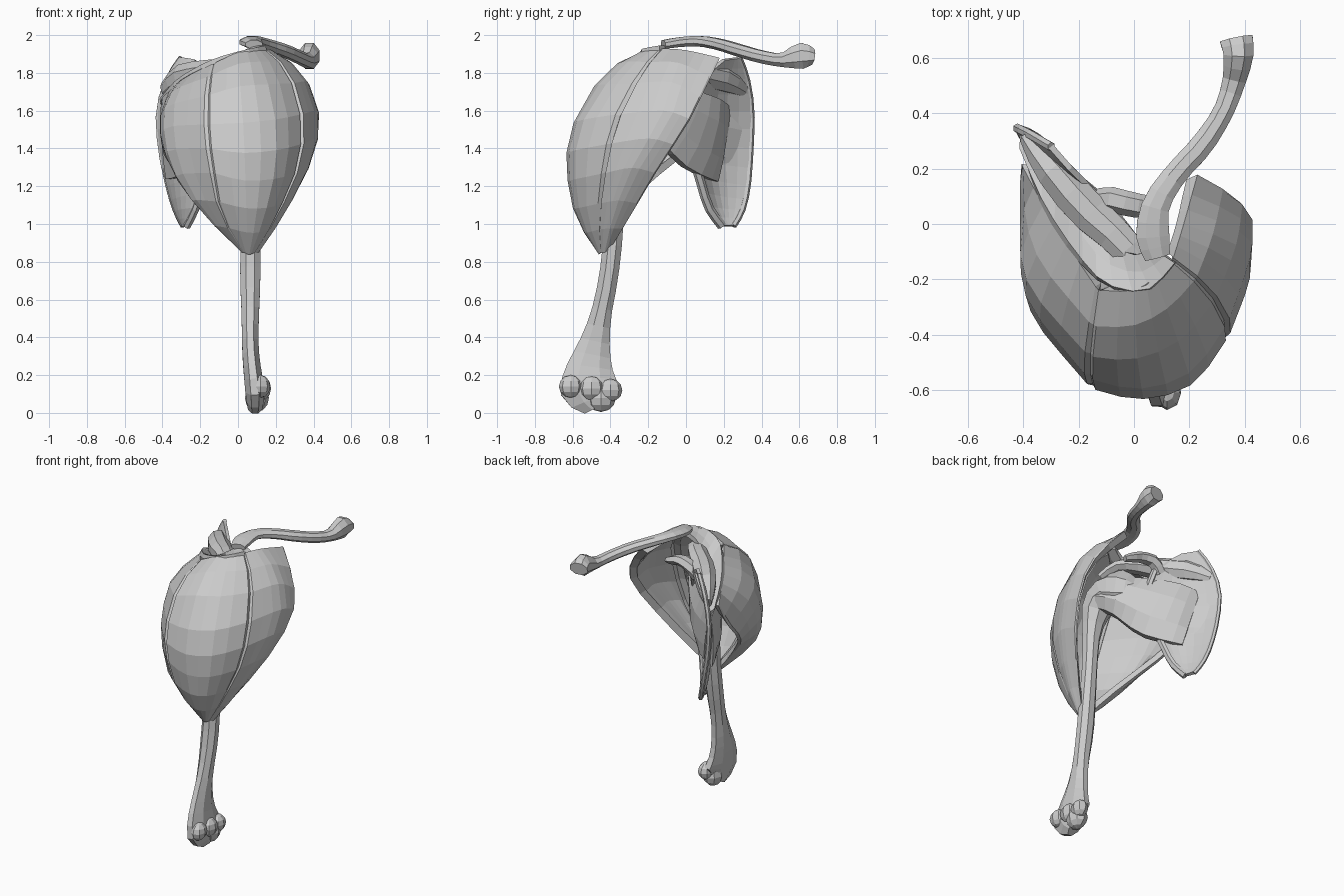
import bpy, math
from mathutils import Vector


def make(name, verts, faces, thick=0.0, offset=-1):
    me = bpy.data.meshes.new(name)
    me.from_pydata([tuple(v) for v in verts], [], faces)
    me.update()
    ob = bpy.data.objects.new(name, me)
    bpy.context.collection.objects.link(ob)
    if thick:
        m = ob.modifiers.new("thickness", 'SOLIDIFY')
        m.thickness, m.offset = thick, offset
    return ob


def at(pts, u):
    # smooth interpolation through pts, u in 0..1
    f = u * (len(pts) - 1)
    i = min(int(f), len(pts) - 2)
    t = f - i
    b, c = pts[i], pts[i + 1]
    a = pts[i - 1] if i else b * 2 - c
    d = pts[i + 2] if i + 2 < len(pts) else c * 2 - b
    return (b * 2 + (c - a) * t + (a * 2 - b * 5 + c * 4 - d) * t * t
            + (b * 3 - a - c * 3 + d) * t ** 3) * 0.5


def vecs(rows):
    return [Vector(r) for r in rows]


def grid_faces(nu, nv):
    return [(i * nv + j, i * nv + j + 1, (i + 1) * nv + j + 1, (i + 1) * nv + j)
            for i in range(nu - 1) for j in range(nv - 1)]


def tube(name, rows, ref, n=16, sides=8):
    # rows: x, y, z, half width along ref, half width across
    pts = vecs(rows)
    s = [at(pts, k / (n - 1)) for k in range(n)]
    cs = [Vector(p[:3]) for p in s]
    verts = []
    for k, p in enumerate(s):
        tan = (cs[min(k + 1, n - 1)] - cs[max(k - 1, 0)]).normalized()
        r = Vector(ref)
        r = (r - tan * r.dot(tan)).normalized()
        q = tan.cross(r)
        for a in range(sides):
            w = 2 * math.pi * (a + 0.5) / sides
            verts.append(cs[k] + r * (p[3] * math.cos(w)) + q * (p[4] * math.sin(w)))
    faces = [(k * sides + a, k * sides + (a + 1) % sides,
              (k + 1) * sides + (a + 1) % sides, (k + 1) * sides + a)
             for k in range(n - 1) for a in range(sides)]
    faces += [tuple(reversed(range(sides))), tuple(range((n - 1) * sides, n * sides))]
    return make(name, verts, faces)


def muscle(name, columns, drop0, drop1, thick=0.05):
    # fan of fibre columns from origin to insertion; the borders sink into grooves
    cols = [vecs(c) for c in columns]
    us = [0, 0.03, 0.2, 0.35, 0.5, 0.65, 0.8, 0.97, 1]
    nv = 9
    core = Vector((0.02, -0.15, 1.4))
    verts = []
    for u in us:
        for j in range(nv):
            v = j / (nv - 1)
            p = at([at(c, v) for c in cols], u)
            d = drop0 if u == 0 else drop1 if u == 1 else 0
            p += (core - p).normalized() * d * math.sin(math.pi * min(1, v + 0.08))
            verts.append(p)
    make(name, verts, grid_faces(len(us), nv), thick)


# Shoulder muscle: three heads sharing two seams
seam_back = [(-.13, -.24, 1.85), (-.16, -.44, 1.73), (-.165, -.57, 1.5),
             (-.14, -.6, 1.3), (-.09, -.55, 1.06), (.03, -.45, .85)]
seam_front = [(.14, -.13, 1.93), (.27, -.24, 1.8), (.345, -.37, 1.55),
              (.32, -.43, 1.3), (.21, -.46, 1.05), (.09, -.45, .85)]
muscle("rear_muscle", [
    [(-.41, .22, 1.66), (-.415, .13, 1.5), (-.385, -.03, 1.34),
     (-.25, -.24, 1.17), (-.1, -.37, 1.01), (.03, -.41, .86)],
    [(-.29, 0, 1.77), (-.38, -.17, 1.65), (-.39, -.27, 1.48),
     (-.34, -.36, 1.28), (-.2, -.45, 1.07), (.02, -.43, .85)],
    seam_back], 0.02, 0.02, 0.04)
muscle("middle_muscle", [
    seam_back,
    [(0, -.24, 1.91), (0, -.44, 1.79), (.02, -.61, 1.5),
     (.03, -.63, 1.26), (.04, -.58, 1.03), (.05, -.46, .84)],
    [(.08, -.19, 1.93), (.15, -.37, 1.8), (.21, -.55, 1.52),
     (.2, -.58, 1.27), (.14, -.55, 1.03), (.07, -.46, .84)],
    seam_front], 0.02, 0.02)
muscle("front_muscle", [
    seam_front,
    [(.18, 0, 1.92), (.34, -.06, 1.8), (.425, -.13, 1.57),
     (.385, -.27, 1.33), (.25, -.38, 1.06), (.11, -.43, .85)],
    [(.23, .18, 1.88), (.37, .1, 1.71), (.43, .01, 1.53),
     (.37, -.14, 1.3), (.23, -.29, 1.05), (.1, -.4, .87)]], 0.02, 0.01)

# Upper arm bone: shaft with bent head
tube("arm_bone", [
    (.09, -.47, .03, .04, .08), (.09, -.51, .12, .055, .165),
    (.075, -.51, .23, .05, .135), (.065, -.485, .36, .047, .09),
    (.065, -.45, .52, .05, .06), (.065, -.41, .72, .058, .055),
    (.065, -.385, .95, .055, .055), (.055, -.375, 1.2, .05, .055),
    (.045, -.37, 1.42, .06, .065), (.03, -.34, 1.6, .10, .10),
    (0, -.25, 1.68, .13, .13), (-.04, -.14, 1.67, .13, .14),
    (-.08, -.06, 1.65, .07, .08)], (1, 0, 0), 24, 8)

# Rounded knuckles at the lower end
for i, (x, y, z, r) in enumerate([(.12, -.61, .14, .06), (.12, -.5, .13, .065),
                                  (.1, -.45, .08, .075), (.12, -.4, .12, .06)]):
    bpy.ops.mesh.primitive_uv_sphere_add(segments=8, ring_count=6, radius=r, location=(x, y, z))
    ob = bpy.context.object
    ob.name = "knuckle_%d" % (i + 1)
    ob.scale = (.85, 1.05, 1.0)

# Shoulder blade: bowed plate between inner and outer borders
inner = vecs([(-.3, .28, 1.88), (-.37, .32, 1.77), (-.42, .345, 1.6), (-.41, .34, 1.4),
              (-.37, .325, 1.2), (-.33, .295, 1.07), (-.29, .25, .99)])
outer = vecs([(-.23, .2, 1.87), (-.11, .08, 1.76), (-.09, .02, 1.6), (-.12, .02, 1.43),
              (-.17, .07, 1.25), (-.22, .12, 1.09), (-.27, .19, .99)])
nu, nv = 7, 13
plate = []
for i in range(nu):
    for j in range(nv):
        u, v = i / (nu - 1), j / (nv - 1)
        bow = 0.05 * math.sin(math.pi * u) * math.sin(math.pi * v)
        plate.append(at(inner, v).lerp(at(outer, v), u) - Vector((.65, .75, 0)) * bow)
make("blade_plate", plate, grid_faces(nu, nv), 0.022, 0)
tube("blade_outer_rim", [tuple(p) + (.02, .025) for p in outer[1:]], (1, 0, 0), 12, 6)
tube("blade_inner_rim", [tuple(p) + (.016, .018) for p in inner], (1, 0, 0), 12, 6)

# Ridge across the blade, ending in the flat shoulder tip
lip = vecs([(-.41, .27, 1.65), (-.33, .07, 1.75), (-.22, -.1, 1.82),
            (-.1, -.22, 1.87), (.05, -.24, 1.91), (.15, -.14, 1.93)])
root = vecs([(-.41, .33, 1.64), (-.32, .21, 1.68), (-.22, .08, 1.7),
             (-.11, -.06, 1.79), (0, -.11, 1.88), (.08, -.09, 1.93)])
make("blade_ridge", [at(lip, j / 11).lerp(at(root, j / 11), k / 2)
                     for k in range(3) for j in range(12)],
     grid_faces(3, 12), 0.03, 0)

# Muscles running from the blade to the head of the arm bone
tube("upper_blade_muscle", [
    (-.39, .31, 1.71, .04, .025), (-.3, .2, 1.77, .075, .065), (-.18, .06, 1.8, .07, .075),
    (-.05, -.06, 1.83, .05, .065), (.02, -.15, 1.83, .035, .06),
    (.06, -.24, 1.77, .03, .06)], (0, 0, 1), 10, 8)
tube("inner_blade_muscle", [
    (-.31, .2, 1.42, .22, .015), (-.23, .14, 1.45, .23, .05), (-.14, .04, 1.5, .22, .07),
    (-.07, -.06, 1.57, .18, .08), (-.01, -.16, 1.63, .14, .09),
    (.04, -.27, 1.67, .11, .09)], (0, 0, 1), 9, 8)
tube("outer_blade_muscle", [
    (-.39, .28, 1.42, .2, .015), (-.31, .13, 1.45, .21, .05), (-.21, 0, 1.52, .17, .06),
    (-.1, -.13, 1.6, .13, .05), (-.02, -.27, 1.68, .09, .05)], (0, 0, 1), 10, 8)

# Hooked process above the socket
tube("hook", [(-.15, .08, 1.75, .045, .04), (-.09, .09, 1.81, .04, .045),
              (-.01, .07, 1.82, .035, .045), (.06, .06, 1.8, .03, .04),
              (.11, .04, 1.78, .02, .03)], (0, 0, 1), 8, 6)

# Collar bone: S-curved rod with flared ends
tube("collar_bone", [
    (.085, -.12, 1.95, .025, .05), (.068, -.04, 1.962, .028, .065),
    (.08, .07, 1.968, .03, .054), (.15, .18, 1.95, .032, .046),
    (.245, .285, 1.918, .035, .045), (.32, .40, 1.885, .036, .04),
    (.36, .51, 1.868, .04, .045), (.378, .61, 1.89, .075, .058),
    (.37, .67, 1.885, .045, .065)], (0, 0, 1), 18, 8)
